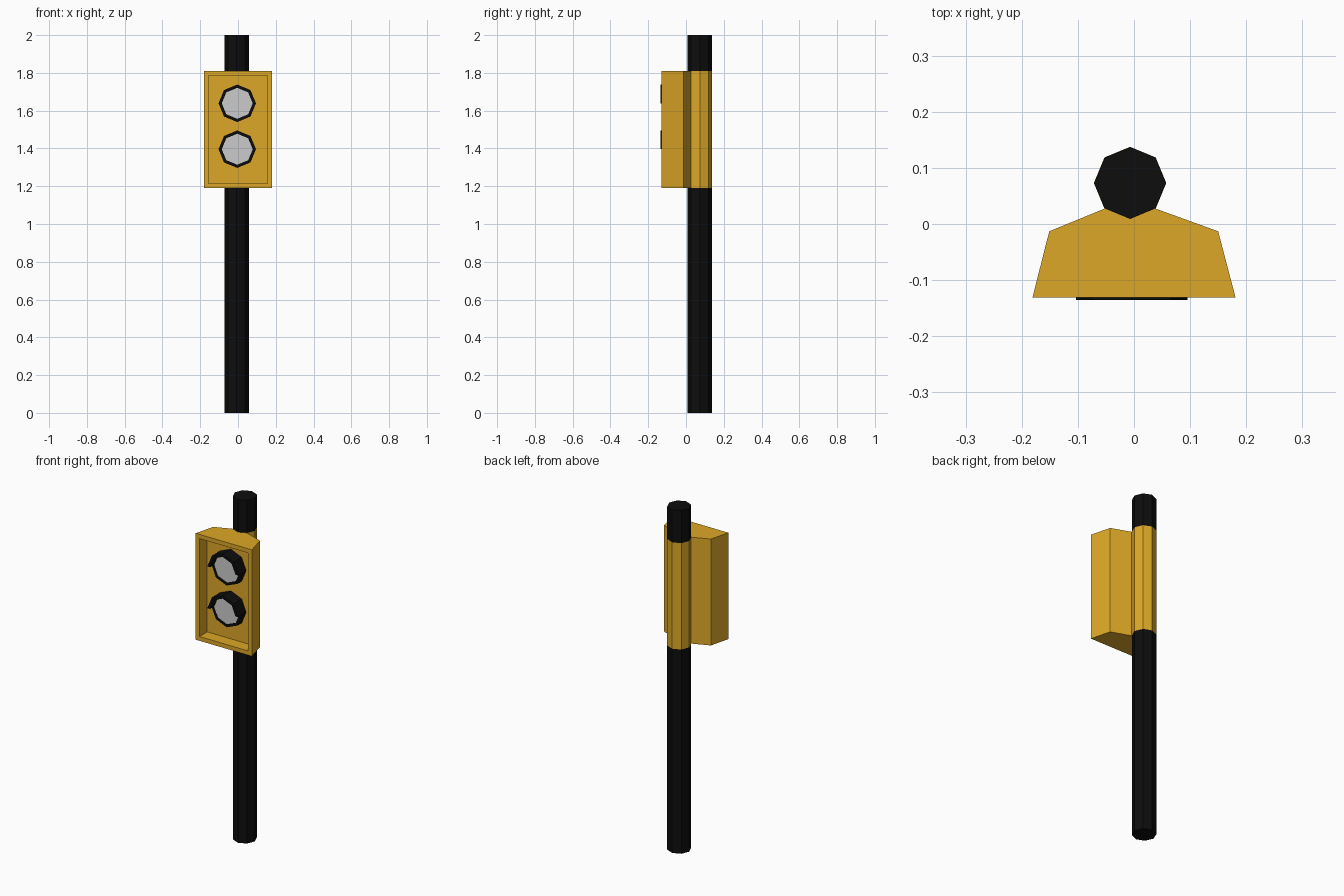
import bpy, bmesh
from math import sin, cos, pi
from mathutils import Vector

if "Cube" in bpy.data.objects:
    bpy.data.objects.remove(bpy.data.objects["Cube"])


def material(name, rgb):
    m = bpy.data.materials.new(name)
    m.diffuse_color = (*rgb, 1)
    m.use_nodes = True
    m.node_tree.nodes["Principled BSDF"].inputs["Base Color"].default_value = m.diffuse_color
    return m


yellow = material("yellow_paint", (0.72, 0.39, 0.02))
black = material("black_paint", (0.004, 0.004, 0.004))


def octagon(cx, cy, r, first=0, last=7):
    return [(cx + r * cos(i * pi / 4), cy + r * sin(i * pi / 4)) for i in range(first, last + 1)]


def finish(bm, name, mat=None):
    bmesh.ops.recalc_face_normals(bm, faces=bm.faces[:])
    mesh = bpy.data.meshes.new(name)
    bm.to_mesh(mesh)
    bm.free()
    if mat:
        mesh.materials.append(mat)
    obj = bpy.data.objects.new(name, mesh)
    bpy.context.collection.objects.link(obj)
    return obj


def prism(points, offset):
    """Closed solid: a flat outline swept along an offset."""
    bm = bmesh.new()
    face = bm.faces.new([bm.verts.new(p) for p in points])
    ext = bmesh.ops.extrude_face_region(bm, geom=[face], use_keep_orig=True)
    top = [v for v in ext["geom"] if isinstance(v, bmesh.types.BMVert)]
    bmesh.ops.translate(bm, verts=top, vec=offset)
    bmesh.ops.recalc_face_normals(bm, faces=bm.faces[:])
    return bm


def ring(name, cx, cz, r_out, r_in, y0, y1, last, closed):
    """Octagonal tube (or half tube) running along y."""
    bm = bmesh.new()
    outer, inner = octagon(cx, cz, r_out, 0, last), octagon(cx, cz, r_in, 0, last)
    rows = [[bm.verts.new((a[0], y, a[1])) for a, y in ((o, y0), (o, y1), (i, y1), (i, y0))]
            for o, i in zip(outer, inner)]
    for k in range(len(rows) if closed else len(rows) - 1):
        a, b = rows[k], rows[(k + 1) % len(rows)]
        for j in range(4):
            bm.faces.new((a[j], b[j], b[(j + 1) % 4], a[(j + 1) % 4]))
    if not closed:
        bm.faces.new(rows[0])
        bm.faces.new(rows[-1])
    return finish(bm, name, black)


# Pole
PX, PY, PR = -0.007, 0.073, 0.064
finish(prism([(x, y, 0) for x, y in octagon(PX, PY, PR)], (0, 0, 2)), "pole", black)

# Housing: tapered box whose back wraps around the pole
wrap = octagon(PX, PY, PR + 0.0006, -1, 5)
outline = [(-0.151, -0.013), (-0.181, -0.131), (0.181, -0.131), (0.15, -0.013)] + wrap
bm = prism([(x, y, 1.19) for x, y in outline], (0, 0, 0.62))

# Recess in the front of the housing
front = min(bm.faces, key=lambda f: f.calc_center_median().y)
bmesh.ops.inset_region(bm, faces=[front], thickness=0.035)
front = min(bm.faces, key=lambda f: (round(f.calc_center_median().y, 4),
                                     (f.calc_center_median() - Vector((0, -0.131, 1.5))).length))
floor = bmesh.ops.extrude_discrete_faces(bm, faces=[front])["faces"][0]
bmesh.ops.translate(bm, verts=floor.verts[:], vec=(0, 0.071, 0))
finish(bm, "housing", yellow)

# Two lamps: body ring, half hood above, grey lens
LX, R_OUT, R_IN = -0.004, 0.099, 0.082
for label, z in (("upper", 1.639), ("lower", 1.396)):
    ring(label + "_lamp_body", LX, z, R_OUT, R_IN, -0.058, -0.098, 7, True)
    ring(label + "_hood", LX, z, R_OUT, R_IN, -0.098, -0.135, 4, False)
    finish(prism([(x, -0.097, v) for x, v in octagon(LX, z, R_IN)], (0, 0.038, 0)), label + "_lens")
